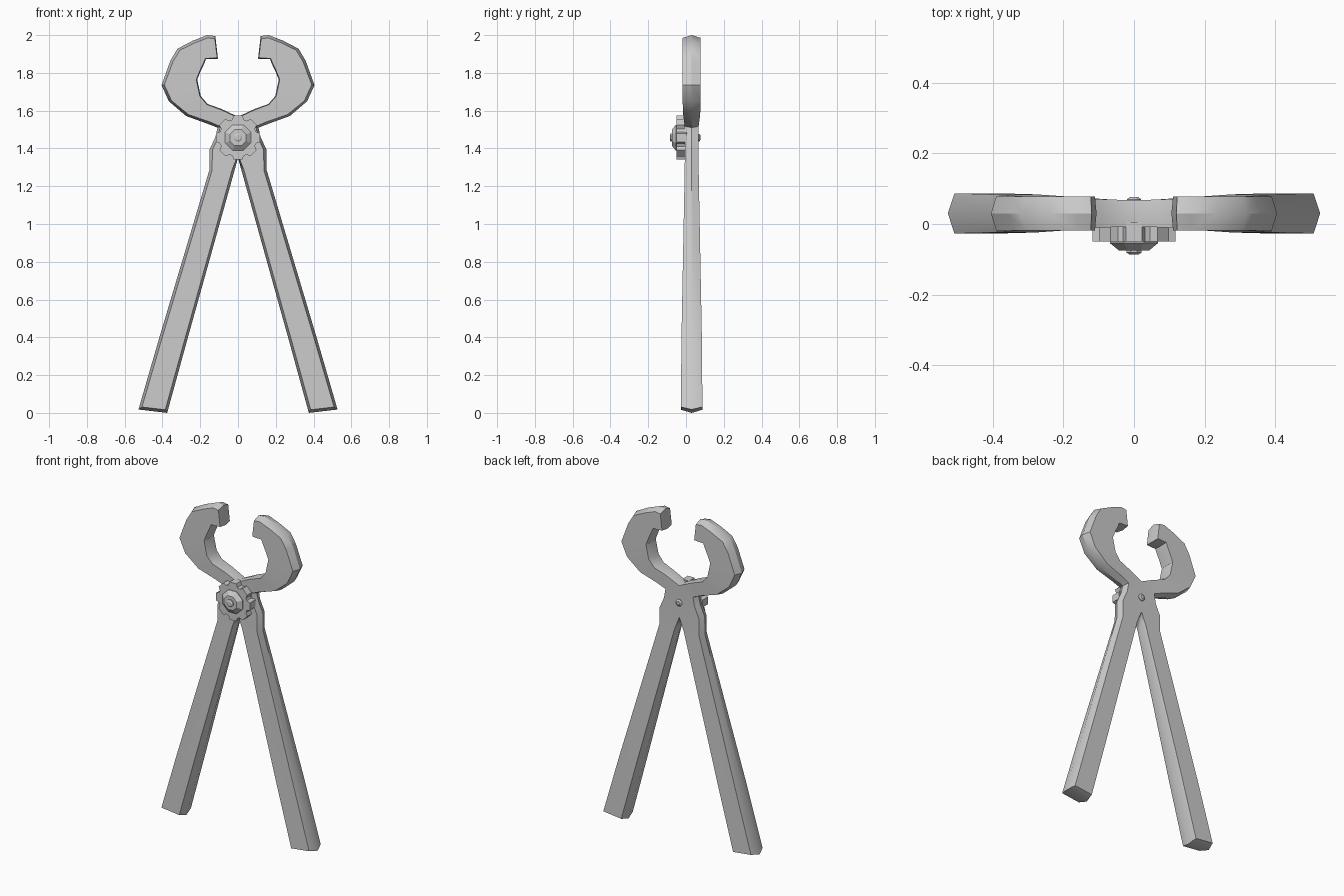
import bpy, bmesh
from math import sin, cos, pi, radians

if "Cube" in bpy.data.objects:
    bpy.data.objects.remove(bpy.data.objects["Cube"])

PIVOT_Z = 1.457
MID_Y = 0.03


def finish(name, bm, smooth=None):
    bmesh.ops.recalc_face_normals(bm, faces=bm.faces)
    me = bpy.data.meshes.new(name)
    bm.to_mesh(me)
    bm.free()
    ob = bpy.data.objects.new(name, me)
    bpy.context.collection.objects.link(ob)
    if smooth:
        bpy.ops.object.select_all(action='DESELECT')
        ob.select_set(True)
        bpy.context.view_layer.objects.active = ob
        bpy.ops.object.shade_smooth_by_angle(angle=radians(smooth))
    return ob


def rings_to_solid(name, rings):
    """Bridge a list of equal-length rings and cap both ends."""
    bm = bmesh.new()
    rs = [[bm.verts.new(p) for p in r] for r in rings]
    n = len(rs[0])
    for a, b in zip(rs, rs[1:]):
        for i in range(n):
            j = (i + 1) % n
            bm.faces.new((a[i], a[j], b[j], b[i]))
    bm.faces.new(rs[0])
    bm.faces.new(rs[-1])
    return finish(name, bm)


def lathe_y(name, profile, sides):
    """Low-poly turned part around the pivot axis; profile is (radius, y)."""
    angs = [2 * pi * (i + 0.5) / sides for i in range(sides)]
    return rings_to_solid(name, [[(r * cos(a), y, PIVOT_Z + r * sin(a)) for a in angs]
                                 for r, y in profile])


# Pincer body: inner x, z, outer x, z, half thickness, inner bevel, end bevel
sections = [
    (.106, 1.875, .120, 1.995, .048, .005, .004),   # jaw tip
    (.135, 1.873, .162, 2.000, .048, .005, 0),
    (.170, 1.873, .240, 1.970, .048, .005, 0),
    (.178, 1.850, .320, 1.928, .048, .005, 0),
    (.195, 1.815, .358, 1.865, .048, .005, 0),
    (.216, 1.765, .405, 1.735, .048, .005, 0),
    (.197, 1.677, .366, 1.650, .048, .005, 0),
    (.160, 1.635, .275, 1.572, .045, .005, 0),
    (.085, 1.608, .160, 1.530, .040, .005, 0),
    (.000, 1.568, .108, 1.510, .037, .005, 0),      # upper crotch
    (.000, 1.460, .120, 1.460, .036, 0, 0),
    (.000, 1.350, .150, 1.395, .036, .015, 0),      # lower crotch
    (.018, 1.285, .152, 1.285, .037, .014, 0),
    (.265, .400, .416, .400, .054, .014, 0),
    (.375, .000, .527, .018, .057, .014, .015),     # handle end
]
bm = bmesh.new()
rows = []
for ix, iz, ox, oz, h, ib, eb in sections:
    dx, dz = ox - ix, oz - iz
    length = (dx * dx + dz * dz) ** 0.5
    ux, uz = dx / length, dz / length
    # end faces bulge outwards, so their front and back edges sit further in
    ex, ez = (eb, 0) if iz > 1 else (-eb * .25, eb)
    if ix == 0:
        fi = (0, iz + (ib if iz < PIVOT_Z else -ib))
    else:
        fi = (ix + ux * ib + ex, iz + uz * ib + ez)
    fo = (ox - ux * .015 + ex, oz - uz * .015 + ez)
    pts = [(ix, MID_Y, iz), (fi[0], MID_Y - h, fi[1]), (fo[0], MID_Y - h, fo[1]),
           (ox, MID_Y, oz), (fo[0], MID_Y + h, fo[1]), (fi[0], MID_Y + h, fi[1])]
    rows.append([bm.verts.new(p) for p in pts])
for k, (a, b) in enumerate(zip(rows, rows[1:])):
    for i in range(6):
        if i in (0, 5) and k in (9, 10):
            continue                                # open at the mirror plane
        j = (i + 1) % 6
        bm.faces.new((a[i], a[j], b[j], b[i]))
for r in (rows[0], rows[-1]):
    bm.faces.new((r[0], r[1], r[2], r[3]))
    bm.faces.new((r[0], r[3], r[4], r[5]))
body = finish("pincer_body", bm, 32)
mir = body.modifiers.new("mirror", 'MIRROR')
mir.use_axis[0] = True
mir.use_clip = True
mir.merge_threshold = 0.0005

# Toothed pivot washer
outline = []
for t in range(8):
    for off, r in ((-18, .100), (-11, .119), (11, .119), (18, .100)):
        a = radians(45 * t + off)
        outline.append((r * cos(a), PIVOT_Z + r * sin(a)))
rings_to_solid("pivot_washer", [[(x, y, z) for x, z in outline] for y in (.005, -.05)])

# Pivot bolt head in front and small rivet end at the back
lathe_y("pivot_bolt_head", [(.074, -.045), (.074, -.054), (.046, -.075), (.023, -.075),
                            (.023, -.081), (.014, -.086)], 8)
lathe_y("pivot_rivet_end", [(.022, .06), (.022, .07), (.012, .077)], 8)
